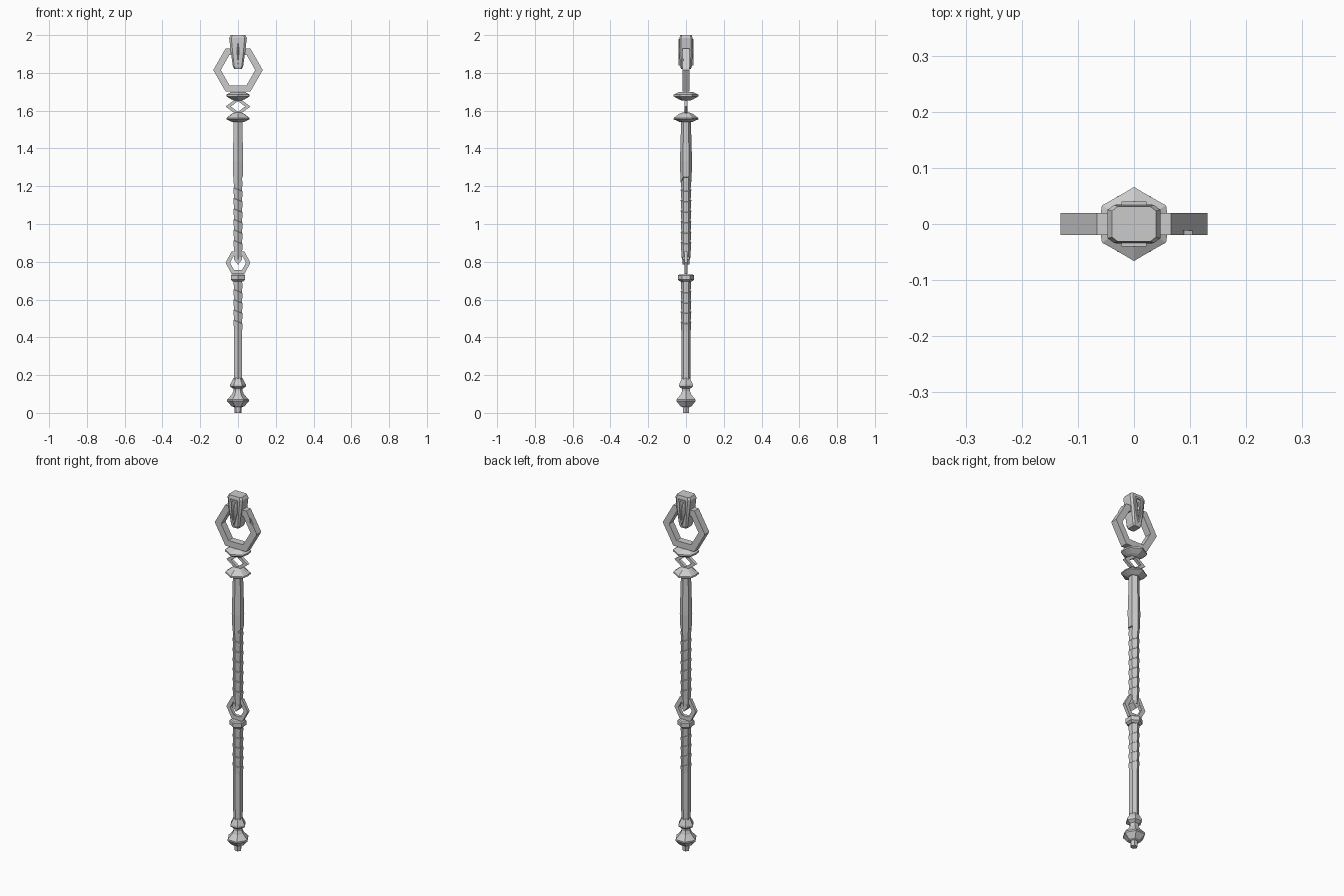
import bpy, bmesh, math
from mathutils import Vector

if "Cube" in bpy.data.objects:
    bpy.data.objects.remove(bpy.data.objects["Cube"])


def make(name, verts, faces):
    me = bpy.data.meshes.new(name)
    me.from_pydata(verts, [], faces)
    bm = bmesh.new()
    bm.from_mesh(me)
    bmesh.ops.recalc_face_normals(bm, faces=bm.faces)
    bm.to_mesh(me)
    bm.free()
    ob = bpy.data.objects.new(name, me)
    bpy.context.collection.objects.link(ob)
    return ob


def loft(name, rings):
    """Skin a stack of equal-length vertex rings and cap both ends."""
    n = len(rings[0])
    faces = [tuple(range(n)), tuple(range((len(rings) - 1) * n, len(rings) * n))]
    for k in range(len(rings) - 1):
        for i in range(n):
            j = (i + 1) % n
            faces.append((k * n + i, k * n + j, (k + 1) * n + j, (k + 1) * n + i))
    return make(name, [v for r in rings for v in r], faces)


def turned(name, profile, sides=6, phase=90, tilt=0, mult=(1,)):
    """Faceted lathe; tilt slants the rings, mult varies radius round the ring."""
    rings = []
    for r, z in profile:
        ring = []
        for i in range(sides):
            a = math.radians(phase) + i * math.tau / sides
            q = r * mult[i % len(mult)]
            ring.append((q * math.cos(a), q * math.sin(a), z + tilt * q * math.cos(a)))
        rings.append(ring)
    return loft(name, rings)


def frame(name, outer, inner, depth):
    """Flat open frame in the xz plane between two matching outlines."""
    n = len(outer)
    verts, faces = [], []
    for pts, y in ((outer, -depth), (inner, -depth), (inner, depth), (outer, depth)):
        verts += [(x, y, z) for x, z in pts]
    for k in range(4):
        for i in range(n):
            j, m = (i + 1) % n, (k + 1) % 4
            faces.append((k * n + i, k * n + j, m * n + j, m * n + i))
    return make(name, verts, faces)


def poly(rx, rz, z, n):
    return [(rx * math.cos(i * math.tau / n), z + rz * math.sin(i * math.tau / n)) for i in range(n)]


def prism(name, pts, y0, y1):
    return loft(name, [[(x, y, z) for x, z in pts] for y in (y0, y1)])


def wraps(name, z0, z1, count):
    """Slanted grip bands, each flaring slightly upwards."""
    prof, h = [], (z1 - z0) / count
    for k in range(count):
        prof += [(0.0245, z0 + k * h), (0.028, z0 + (k + 0.95) * h)]
    return turned(name, prof, tilt=-0.4)


# pommel and lower shaft
turned("pommel", [(.018, 0), (.02, .03), (.034, .035), (.058, .062), (.058, .07),
                  (.032, .098), (.024, .115), (.025, .128), (.042, .14), (.042, .15),
                  (.027, .178), (.023, .185)], phase=0)
turned("lower_shaft", [(.024, .17), (.025, .33), (.025, .71)])
wraps("lower_grip", .43, .70, 5)
turned("collar", [(.03, .695), (.043, .705), (.043, .728), (.036, .733)])

# joint ring and pointed end of upper shaft
frame("joint_ring", poly(.066, .07, .795, 6), poly(.042, .045, .795, 6), .009)
prism("shaft_tip", [(-.022, .825), (-.022, .812), (0, .785), (.022, .812), (.022, .825)], -.019, .019)
turned("upper_shaft", [(.022, .812), (.024, .84), (.025, 1.56)])
wraps("upper_grip", .85, 1.24, 7)

# sleeve with pointed front and back hem
sleeve = turned("sleeve", [(.029, 1.25), (.032, 1.33), (.027, 1.5), (.026, 1.56)])
for i in (0, 3):
    sleeve.data.vertices[i].co.z = 1.22

# spiked discs and the diamond between them
star = (1, .86, 1, .94, 1, .86)
turned("lower_disc", [(.035, 1.54), (.066, 1.555), (.064, 1.562), (.036, 1.583), (.018, 1.59)],
       12, mult=star)
frame("diamond_frame", poly(.066, .048, 1.622, 4), poly(.038, .028, 1.622, 4), .009)
turned("upper_disc", [(.02, 1.653), (.038, 1.66), (.066, 1.676), (.066, 1.685), (.036, 1.70)],
       12, mult=star)

# large hexagonal head ring with a chipped edge
ring = frame("head_ring", poly(.131, .132, 1.815, 6), poly(.091, .093, 1.815, 6), .0195)
cut = prism("chip_cutter", [(.085, 1.90), (.089, 1.868), (.122, 1.855), (.13, 1.87)], -.03, -.012)
cut.hide_render = True
cut.hide_set(True)
mod = ring.modifiers.new("chip", "BOOLEAN")
mod.operation, mod.object, mod.solver = "DIFFERENCE", cut, "EXACT"

# clasp gripping the top of the ring
rings = []
for hx, hy, z in ((.02, .026, 1.82), (.027, .031, 1.835), (.038, .035, 1.91),
                  (.047, .034, 1.985), (.039, .031, 2.0)):
    rings.append([(-hx, -hy * .75, z), (-hx * .75, -hy, z), (hx * .75, -hy, z), (hx, -hy * .75, z),
                  (hx, hy * .75, z), (hx * .75, hy, z), (-hx * .75, hy, z), (-hx, hy * .75, z)])
loft("clasp", rings)

# raised shield borders and blade inlays on both faces of the clasp
outer = [(-.022, 1.98), (.022, 1.98), (.021, 1.91), (0, 1.84), (-.021, 1.91)]
inner = [(-.013, 1.97), (.013, 1.97), (.012, 1.91), (0, 1.862), (-.012, 1.91)]
for label, s in (("front", -1), ("back", 1)):
    border = frame(label + "_shield_border", outer, inner, .005)
    border.location.y = s * .035
    make(label + "_blade", [(-.008, s * .033, 1.92), (0, s * .033, 1.975), (.008, s * .033, 1.92),
                            (0, s * .033, 1.85), (0, s * .041, 1.92)],
         [(0, 1, 4), (1, 2, 4), (2, 3, 4), (3, 0, 4), (0, 3, 2, 1)])
